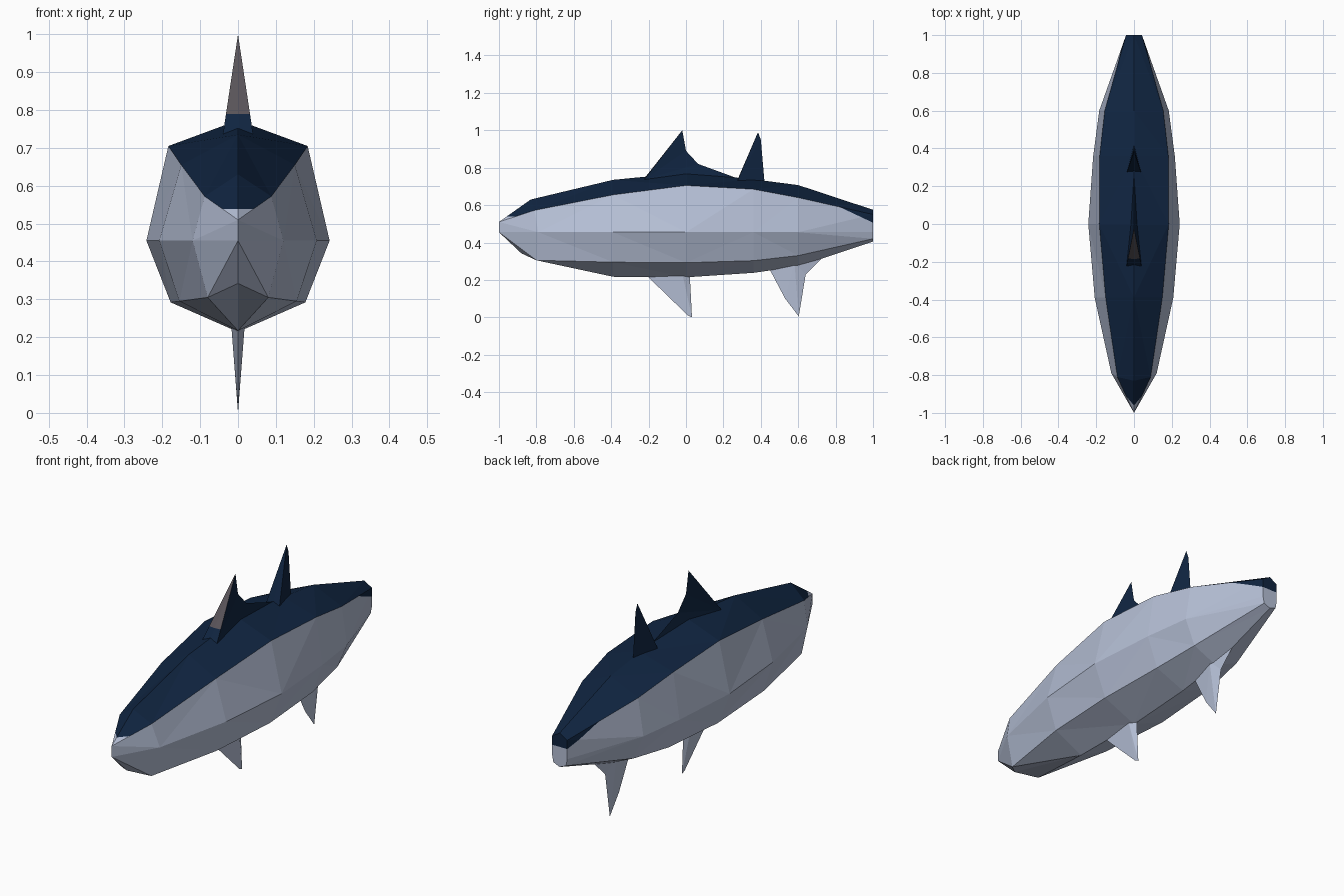
import bpy, bmesh
from mathutils import Vector

if "Cube" in bpy.data.objects:
    bpy.data.objects.remove(bpy.data.objects["Cube"])


def material(name, rgb):
    m = bpy.data.materials.new(name)
    m.diffuse_color = (*rgb, 1)
    m.use_nodes = True
    m.node_tree.nodes["Principled BSDF"].inputs["Base Color"].default_value = m.diffuse_color
    return m


navy = material("navy back", (0.005, 0.018, 0.052))
silver = material("silver belly", (0.47, 0.53, 0.68))
grey = material("dull grey", (0.10, 0.088, 0.10))


def finish(name, bm, mats):
    bmesh.ops.remove_doubles(bm, verts=bm.verts[:], dist=1e-4)
    bmesh.ops.recalc_face_normals(bm, faces=bm.faces[:])
    mesh = bpy.data.meshes.new(name)
    bm.to_mesh(mesh)
    bm.free()
    for m in mats:
        mesh.materials.append(m)
    obj = bpy.data.objects.new(name, mesh)
    bpy.context.collection.objects.link(obj)
    return obj


def cut(bm, faces, point, normal):
    geom = set(faces)
    for f in faces:
        geom.update(f.edges)
        geom.update(f.verts)
    bmesh.ops.bisect_plane(bm, geom=list(geom), plane_co=point, plane_no=normal, dist=1e-5)


# Body half sections from nose to tail: top, shoulder, middle, lower, bottom
nose_top, nose_low = (0, -1, 0.51), (0, -1, 0.455)
rings = [
    [nose_top, nose_top, nose_low, nose_low, nose_low],
    [(0, -0.83, 0.63), (0.088, -0.81, 0.572), (0.12, -0.79, 0.455), (0.08, -0.80, 0.305), (0, -0.88, 0.342)],
]
for y, top, sx, sz, mx, lx, lz, bot in [
    (-0.39, 0.735, 0.150, 0.655, 0.208, 0.155, 0.295, 0.217),
    (0.00, 0.773, 0.184, 0.705, 0.242, 0.178, 0.292, 0.214),
    (0.36, 0.738, 0.182, 0.685, 0.216, 0.160, 0.303, 0.238),
    (0.60, 0.707, 0.155, 0.640, 0.184, 0.130, 0.330, 0.272),
    (1.00, 0.575, 0.042, 0.550, 0.042, 0.035, 0.420, 0.405),
]:
    rings.append([(0, y, top), (sx, y, sz), (mx, y, 0.455), (lx, y, lz), (0, y, bot)])

bm = bmesh.new()
for s in (1, -1):
    def face(points, index):
        unique = list(dict.fromkeys(points))
        if len(unique) > 2:
            f = bm.faces.new([bm.verts.new((s * x, y, z)) for x, y, z in unique])
            f.material_index = index

    for a, b in zip(rings, rings[1:]):
        for i in range(4):
            face((a[i], b[i], b[i + 1], a[i + 1]), 0 if i == 0 else 1)
    face(rings[-1], 1)
bmesh.ops.remove_doubles(bm, verts=bm.verts[:], dist=1e-4)
bmesh.ops.triangulate(bm, faces=[f for f in bm.faces if len(f.verts) == 4])

# Silver nose tip
cut(bm, [f for f in bm.faces if f.calc_center_median().y < -0.8], (0, 0, 0.538), (0, 0, 1))
# Navy dips down the sides of the tail
tail_point, tail_normal = Vector((0, 1, 0.506)), Vector((0, 0.08, 0.17)).normalized()
cut(bm, [f for f in bm.faces if f.calc_center_median().y > 0.62], tail_point, tail_normal)
for f in bm.faces:
    c = f.calc_center_median()
    if c.y < -0.8 and c.z < 0.538:
        f.material_index = 1
    if c.y > 0.7 and (c - tail_point).dot(tail_normal) > 0:
        f.material_index = 0
finish("body", bm, [navy, silver])


# Fins: a side outline fanned out from one thick point on each side
def fin(name, outline, thick, mats, lead_cut=None):
    half, ty, tz = thick
    bm = bmesh.new()
    for s in (1, -1):
        for k, (a, b) in enumerate(zip(outline, outline[1:])):
            f = bm.faces.new([bm.verts.new(p) for p in ((s * half, ty, tz), (0, *a), (0, *b))])
            if lead_cut and k == 0:
                f.material_index = 1
    if lead_cut:
        cut(bm, [f for f in bm.faces if f.material_index == 1], (0, 0, lead_cut), (0, 0, 1))
        for f in bm.faces:
            if f.calc_center_median().z < lead_cut:
                f.material_index = 0
    finish(name, bm, mats)


fin("front_back_fin",
    [(-0.225, 0.74), (-0.02, 1.0), (0.0, 0.89), (0.065, 0.82), (0.27, 0.745)],
    (0.04, -0.225, 0.735), [navy, grey], 0.79)
fin("rear_back_fin",
    [(0.275, 0.735), (0.385, 0.99), (0.4, 0.95), (0.42, 0.72)],
    (0.037, 0.275, 0.73), [navy])
fin("front_belly_fin",
    [(-0.21, 0.225), (-0.15, 0.165), (0.01, 0.01), (0.032, 0.0), (0.02, 0.23)],
    (0.018, -0.02, 0.235), [silver])
fin("rear_belly_fin",
    [(0.44, 0.27), (0.53, 0.10), (0.603, 0.005), (0.64, 0.23), (0.73, 0.32)],
    (0.02, 0.58, 0.29), [silver])
